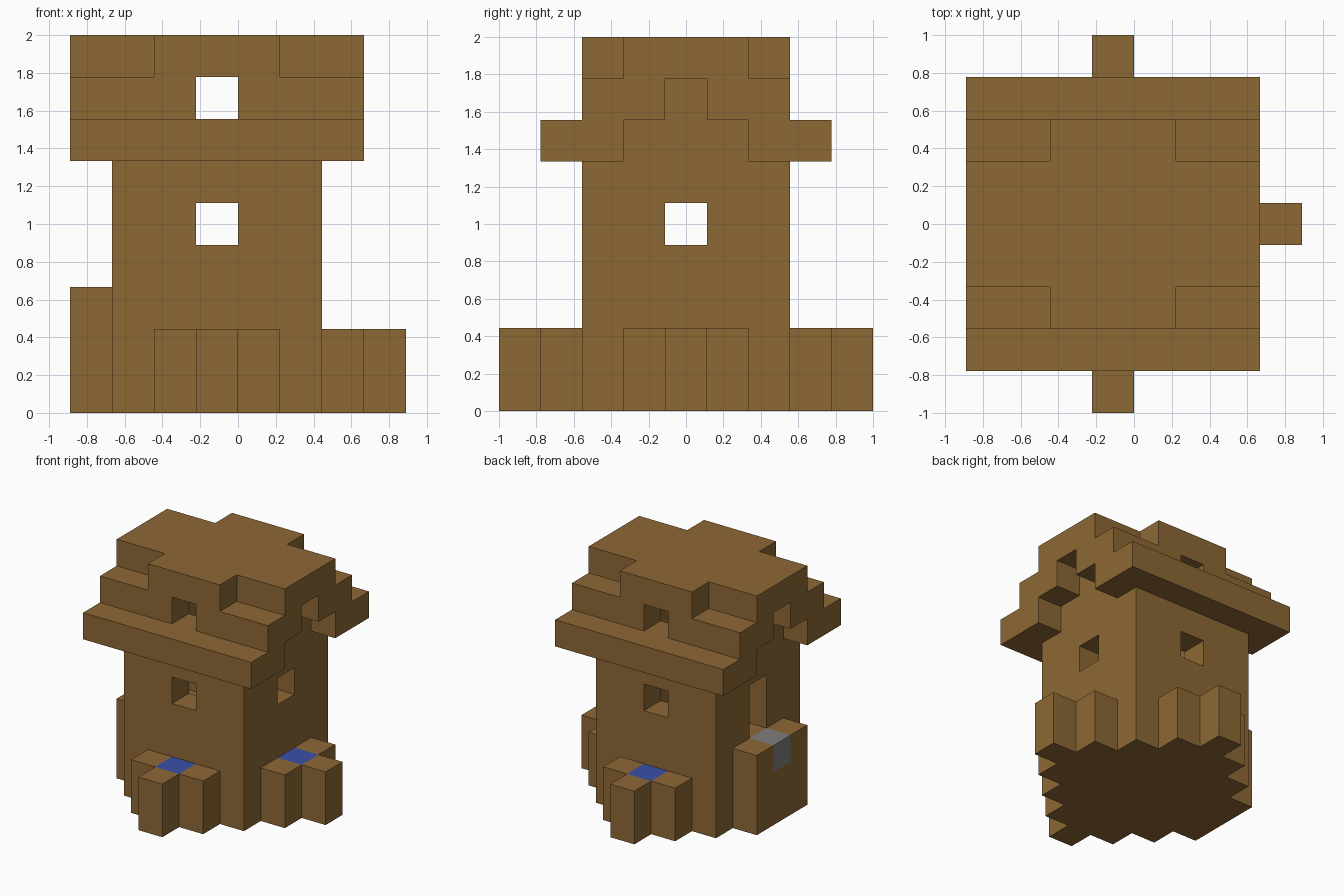
import bpy
import bmesh

cube = bpy.data.objects.get("Cube")
if cube:
    bpy.data.objects.remove(cube, do_unlink=True)

UNIT = 2 / 9            # side of one block
ORIGIN = (-4, -4.5, 0)  # block grid corner, in blocks


def material(name, rgb):
    mat = bpy.data.materials.new(name)
    mat.use_nodes = True
    mat.diffuse_color = (*rgb, 1)
    bsdf = next(n for n in mat.node_tree.nodes if n.type == "BSDF_PRINCIPLED")
    bsdf.inputs["Base Color"].default_value = (*rgb, 1)
    return mat


brown = material("brown wood", (0.27, 0.14, 0.036))
blue = material("blue water", (0.042, 0.08, 0.39))
grey = material("grey stone", (0.21, 0.21, 0.21))


def box(xs, ys, zs):
    """Set of blocks filling inclusive ranges on each axis."""
    return {(x, y, z)
            for x in range(xs[0], xs[1] + 1)
            for y in range(ys[0], ys[1] + 1)
            for z in range(zs[0], zs[1] + 1)}


def mirror_y(cells):
    return cells | {(x, 8 - y, z) for x, y, z in cells}


# Tower: solid base, hollow room and attic, window and door openings
tower = box((1, 5), (2, 6), (0, 7)) - box((2, 4), (3, 5), (3, 7))
tower -= box((3, 3), (2, 6), (4, 4)) | box((3, 3), (2, 6), (7, 7))
tower -= box((1, 5), (4, 4), (4, 4)) | box((1, 1), (4, 4), (3, 3))

# Stepped roof: eaves, gable ends, cross-shaped cap
eaves = mirror_y(box((0, 6), (1, 2), (6, 6))) - tower
gable_ends = mirror_y(box((0, 0), (2, 3), (7, 7)) | box((6, 6), (2, 3), (7, 7)))
roof_cap = box((0, 6), (3, 5), (8, 8)) | box((2, 4), (2, 6), (8, 8))

# Ponds on three sides, each a ring of posts around water
front_water = {(3, 1, 1)}
back_water = {(3, 7, 1)}
side_water = {(6, 4, 1)}
front_pond = (box((2, 4), (1, 1), (0, 1)) | box((3, 3), (0, 0), (0, 1))) - front_water
back_pond = {(x, 8 - y, z) for x, y, z in front_pond}
side_pond = (box((6, 6), (3, 5), (0, 1)) | box((7, 7), (4, 4), (0, 1))) - side_water

# Entrance step with a stone in the middle
step_stone = {(0, 4, 2)}
entrance_step = box((0, 0), (3, 5), (0, 2)) - step_stone

parts = [
    ("tower", tower, brown),
    ("roof_eaves", eaves, brown),
    ("roof_gable_ends", gable_ends, brown),
    ("roof_cap", roof_cap, brown),
    ("front_pond", front_pond, brown),
    ("back_pond", back_pond, brown),
    ("side_pond", side_pond, brown),
    ("entrance_step", entrance_step, brown),
    ("front_water", front_water, blue),
    ("back_water", back_water, blue),
    ("side_water", side_water, blue),
    ("step_stone", step_stone, grey),
]
solid = set().union(*(cells for _, cells, _ in parts))


def build(name, cells, mat):
    """Mesh of the outer faces of the blocks, with shared corners."""
    bm = bmesh.new()
    verts = {}

    def corner(p):
        if p not in verts:
            verts[p] = bm.verts.new([(c + o) * UNIT for c, o in zip(p, ORIGIN)])
        return verts[p]

    for cell in sorted(cells):
        for axis in range(3):
            u, v = (axis + 1) % 3, (axis + 2) % 3
            for side in (0, 1):
                beside = list(cell)
                beside[axis] += 1 if side else -1
                if tuple(beside) in solid:
                    continue
                loop = []
                for du, dv in ((0, 0), (1, 0), (1, 1), (0, 1)):
                    p = list(cell)
                    p[axis] += side
                    p[u] += du
                    p[v] += dv
                    loop.append(corner(tuple(p)))
                bm.faces.new(loop if side else loop[::-1])
    mesh = bpy.data.meshes.new(name)
    bm.to_mesh(mesh)
    bm.free()
    mesh.materials.append(mat)
    bpy.context.scene.collection.objects.link(bpy.data.objects.new(name, mesh))


for part in parts:
    build(*part)
